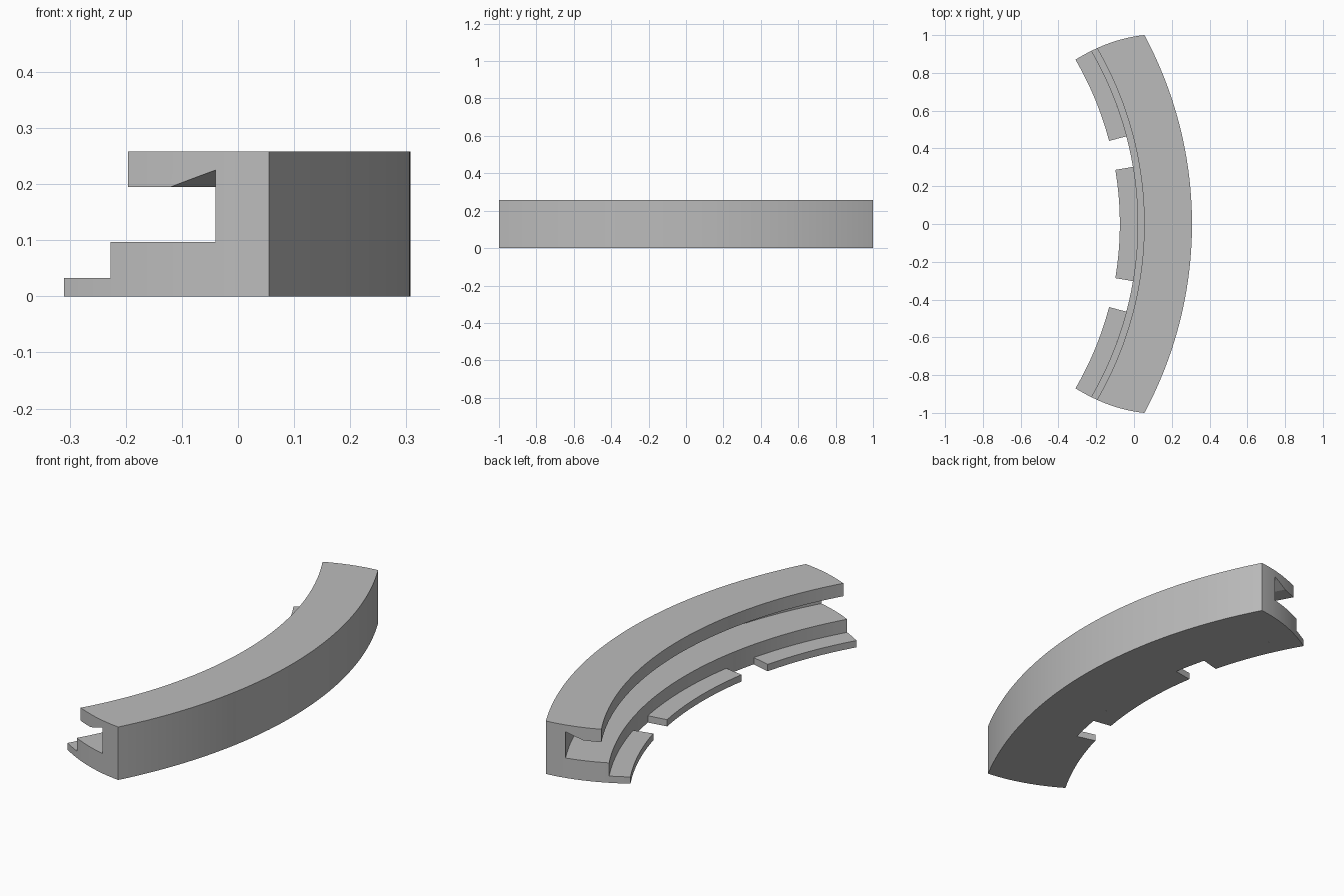
import bpy, bmesh, math

if "Cube" in bpy.data.objects:
    bpy.data.objects.remove(bpy.data.objects["Cube"])

CX = -1.803           # x of the arc centre
Z_TOP = 0.258

grey = bpy.data.materials.new("plain grey")
grey.diffuse_color = (0.5, 0.5, 0.5, 1)
grey.use_nodes = True
grey.node_tree.nodes["Principled BSDF"].inputs["Base Color"].default_value = grey.diffuse_color


def make_object(name, bm):
    bmesh.ops.recalc_face_normals(bm, faces=bm.faces)
    mesh = bpy.data.meshes.new(name)
    bm.to_mesh(mesh)
    bm.free()
    mesh.materials.append(grey)
    obj = bpy.data.objects.new(name, mesh)
    bpy.context.collection.objects.link(obj)
    return obj


def sweep(name, profile, start, end, steps):
    """Sweep a closed (radius, z) profile around the arc centre, degrees."""
    bm = bmesh.new()
    rings = []
    for i in range(steps + 1):
        a = math.radians(start + (end - start) * i / steps)
        rings.append([bm.verts.new((CX + r * math.cos(a), r * math.sin(a), z))
                      for r, z in profile])
    n = len(profile)
    for p, q in zip(rings, rings[1:]):
        for j in range(n):
            k = (j + 1) % n
            bm.faces.new((p[j], p[k], q[k], q[j]))
    bm.faces.new(rings[0])
    bm.faces.new(rings[-1])
    return make_object(name, bm)


def end_y(x):
    """Gently bowed outline of the two ends in plan."""
    t = x - 0.055
    return 1 + 0.0991 * t - 0.706 * t * t


# Helper block whose bowed ends trim the swept parts
xs = [-0.5 + 0.9 * i / 36 for i in range(37)]
bm = bmesh.new()
outline = [(x, end_y(x)) for x in xs] + [(x, -end_y(x)) for x in reversed(xs)]
face = bm.faces.new([bm.verts.new((x, y, -0.2)) for x, y in outline])
up = bmesh.ops.extrude_face_region(bm, geom=[face])["geom"]
bmesh.ops.translate(bm, vec=(0, 0, 0.8),
                    verts=[v for v in up if isinstance(v, bmesh.types.BMVert)])
trimmer = make_object("end_trimmer", bm)
trimmer.hide_render = True

# Curved rail: C-shaped section with an undercut below the top lip
rail = sweep("curved_rail", [
    (1.8226, 0), (2.11, 0), (2.11, Z_TOP), (1.857, Z_TOP), (1.857, 0.195),
    (1.938, 0.195), (2.019, 0.225), (2.019, 0.097), (1.8226, 0.097)], -34, 34, 68)

# Thin tabs along the inner foot
tab = [(1.728, 0), (1.8226, 0), (1.8226, 0.033), (1.728, 0.033)]
middle_tab = sweep("middle_tab", tab, -9.55, 9.55, 20)
front_tab = sweep("front_tab", tab, -34, -14.75, 20)
back_tab = sweep("back_tab", tab, 14.75, 34, 20)

# Trim the ends
for obj in (rail, front_tab, back_tab):
    bpy.context.view_layer.objects.active = obj
    mod = obj.modifiers.new("trim", "BOOLEAN")
    mod.operation = "INTERSECT"
    mod.solver = "EXACT"
    mod.object = trimmer
    bpy.ops.object.modifier_apply(modifier=mod.name)
bpy.data.objects.remove(trimmer)

# Smooth curves, sharp edges
for obj in (rail, middle_tab, front_tab, back_tab):
    bpy.ops.object.select_all(action="DESELECT")
    obj.select_set(True)
    bpy.context.view_layer.objects.active = obj
    bpy.ops.object.shade_smooth_by_angle(angle=math.radians(15))
